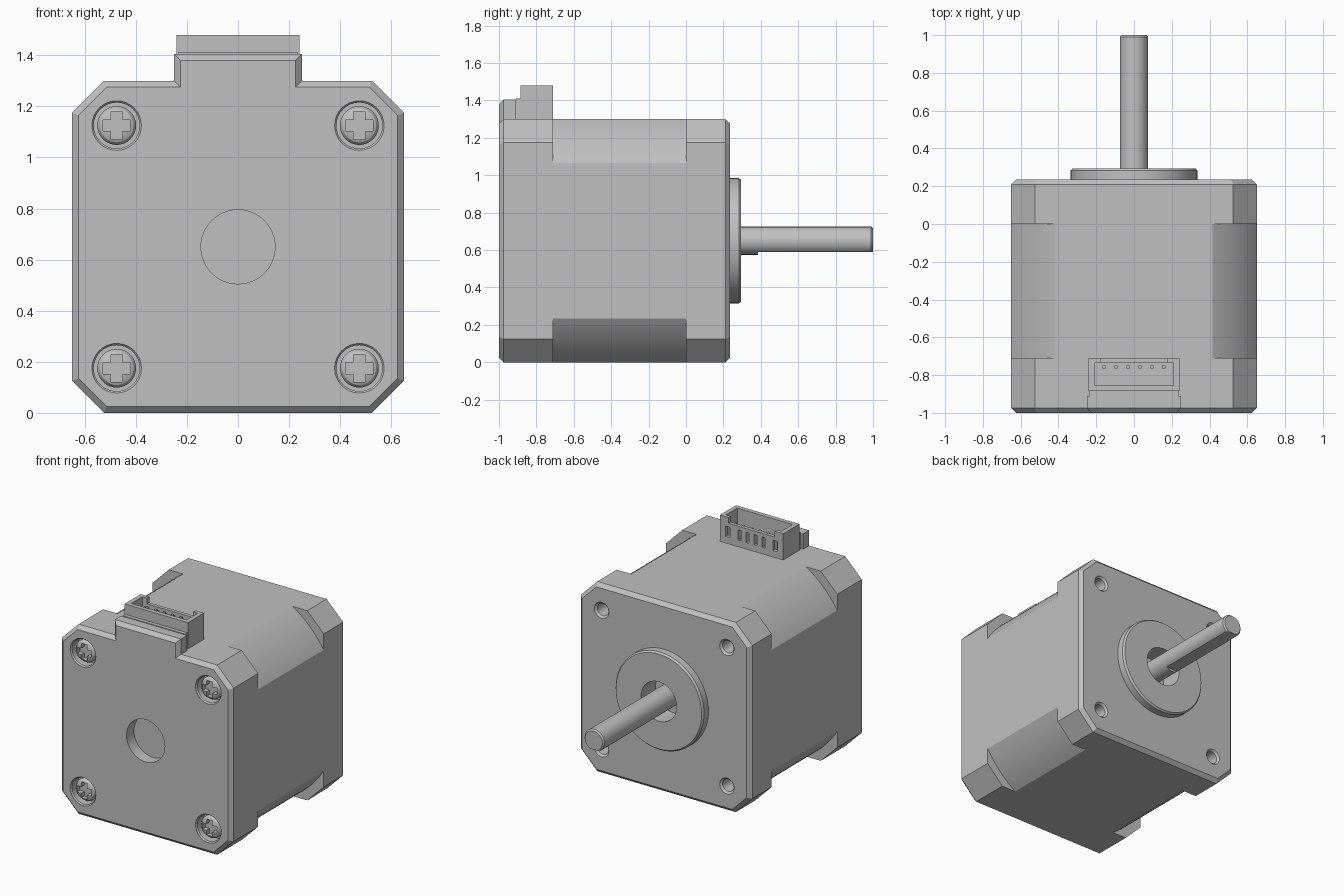
import bpy, bmesh, math

cube = bpy.data.objects.get("Cube")
if cube:
    bpy.data.objects.remove(cube, do_unlink=True)

grey = bpy.data.materials.new("plain_grey")
grey.use_nodes = True
grey.diffuse_color = (0.53, 0.53, 0.53, 1)
grey.node_tree.nodes["Principled BSDF"].inputs["Base Color"].default_value = grey.diffuse_color

MID = 0.65       # height of the shaft axis, also half the body width
HOLE = 0.475     # screw and mounting hole offset from the axis
CORNERS = [(sx * HOLE, MID + sz * HOLE) for sx in (-1, 1) for sz in (-1, 1)]


def loft(name, rings):
    """Solid through rings of (outline, y); outlines are (x, z) points."""
    bm = bmesh.new()
    loops = [[bm.verts.new((x, y, z)) for x, z in pts] for pts, y in rings]
    for a, b in zip(loops, loops[1:]):
        for i in range(len(a)):
            j = (i + 1) % len(a)
            bm.faces.new((a[i], a[j], b[j], b[i]))
    bm.faces.new(loops[0])
    bm.faces.new(loops[-1])
    bmesh.ops.recalc_face_normals(bm, faces=bm.faces)
    mesh = bpy.data.meshes.new(name)
    bm.to_mesh(mesh)
    bm.free()
    mesh.materials.append(grey)
    ob = bpy.data.objects.new(name, mesh)
    bpy.context.collection.objects.link(ob)
    return ob


def circle(r, x=0, z=MID, n=48):
    return [(x + r * math.cos(math.tau * i / n), z + r * math.sin(math.tau * i / n)) for i in range(n)]


def turned(name, steps, x=0, z=MID, n=48):
    return loft(name, [(circle(r, x, z, n), y) for r, y in steps])


def box(name, x0, x1, y0, y1, z0, z1):
    pts = [(x0, z0), (x1, z0), (x1, z1), (x0, z1)]
    return loft(name, [(pts, y0), (pts, y1)])


def inset(pts, d):
    """Mitred inward offset of a counter-clockwise outline."""
    out = []
    for i, (x, z) in enumerate(pts):
        (px, pz), (qx, qz) = pts[i - 1], pts[(i + 1) % len(pts)]
        l1, l2 = math.hypot(x - px, z - pz), math.hypot(qx - x, qz - z)
        n1 = (-(z - pz) / l1, (x - px) / l1)
        n2 = (-(qz - z) / l2, (qx - x) / l2)
        k = d / (1 + n1[0] * n2[0] + n1[1] * n2[1])
        out.append((x + k * (n1[0] + n2[0]), z + k * (n1[1] + n2[1])))
    return out


def cut(ob, cutters):
    for c in cutters:
        c.hide_render = True
        mod = ob.modifiers.new("cut", "BOOLEAN")
        mod.operation, mod.solver, mod.object = "DIFFERENCE", "EXACT", c
        bpy.context.view_layer.objects.active = ob
        bpy.ops.object.modifier_apply(modifier=mod.name)
        bpy.data.objects.remove(c, do_unlink=True)


# Octagonal end cap outline, and the same with the connector tab on top
W, C = MID, MID - 0.125
octagon = [(-C, 0), (C, 0), (W, MID - C), (W, MID + C), (C, 2 * W), (-C, 2 * W), (-W, MID + C), (-W, MID - C)]
tab = [(0.25, 2 * W), (0.25, 1.405), (-0.25, 1.405), (-0.25, 2 * W)]
tabbed = octagon[:5] + tab + octagon[5:]

# Middle stack with turned-down corners
middle = []
a0 = math.atan2(0.415, W)
for quarter in range(4):
    for i in range(11):
        a = quarter * math.pi / 2 + a0 + (math.pi / 2 - 2 * a0) * i / 10
        r = math.hypot(0.415, W)
        middle.append((r * math.cos(a), MID + r * math.sin(a)))
loft("middle_stack", [(middle, -0.71), (middle, 0)])

# Rear cap: chamfered plate with tab, then plain octagon
rear_plate = loft("rear_plate", [(inset(tabbed, 0.025), -1), (tabbed, -0.975), (tabbed, -0.91)])
loft("rear_cap", [(octagon, -0.91), (octagon, -0.71)])
wells = [turned("well", [(0.097, -1.05), (0.097, -0.998), (0.09, -0.99), (0.09, -0.93)], x, z, 32)
         for x, z in CORNERS]
cut(rear_plate, wells + [turned("bore", [(0.145, -1.05), (0.145, -0.92)])])

# Screws with cross recesses
for i, (x, z) in enumerate(CORNERS):
    screw = turned(f"screw_{i + 1}", [(0.076, -0.93), (0.076, -0.965), (0.066, -0.98), (0.045, -0.99)], x, z, 32)
    cut(screw, [box("slot", x - 0.054, x + 0.054, -1.05, -0.955, z - 0.022, z + 0.022),
                box("slot", x - 0.022, x + 0.022, -1.05, -0.955, z - 0.054, z + 0.054)])

# Front cap with mounting holes, and pilot ring around the shaft
front_cap = loft("front_cap", [(octagon, 0), (octagon, 0.21), (inset(octagon, 0.025), 0.235)])
holes = [turned("hole", [(0.042, 0.09), (0.042, 0.222), (0.055, 0.235), (0.055, 0.3)], x, z, 24)
         for x, z in CORNERS]
cut(front_cap, holes + [turned("bore", [(0.135, 0.14), (0.135, 0.4)])])
pilot = turned("pilot_ring", [(0.335, 0.235), (0.335, 0.283), (0.325, 0.295)], n=64)
cut(pilot, [turned("bore", [(0.135, 0.1), (0.135, 0.4)])])

# Shaft: round base, then a length with a flat underneath
turned("shaft_base", [(0.075, 0.1), (0.075, 0.385)])


def flatted(r):
    return [(x, max(z, MID - 0.06)) for x, z in circle(r)]


loft("shaft_end", [(flatted(0.075), 0.385), (flatted(0.075), 0.99), (flatted(0.066), 1)])

# Connector: flange, open shell with slotted wall, pins
box("connector_flange", -0.235, 0.235, -0.91, -0.885, 2 * W, 1.41)
shell = box("connector_shell", -0.24, 0.24, -0.885, -0.71, 2 * W, 1.48)
openings = [box("cavity", -0.21, 0.21, -0.855, -0.735, 1.335, 1.6),
            box("notch", -0.175, 0.175, -0.76, -0.6, 1.44, 1.6)]
openings += [box("slot", x - w, x + w, -0.76, -0.6, 1.345, 1.415)
             for x, w in ((-0.18, 0.018), (-0.09, 0.011), (-0.03, 0.011),
                          (0.03, 0.011), (0.09, 0.011), (0.18, 0.018))]
cut(shell, openings)
for i in range(6):
    x = (i - 2.5) * 0.063
    box(f"pin_{i + 1}", x - 0.008, x + 0.008, -0.765, -0.749, 1.33, 1.43)

# Smooth the round surfaces, keep edges crisp
bpy.ops.object.select_all(action="DESELECT")
for ob in bpy.context.collection.objects:
    if ob.type == "MESH":
        ob.select_set(True)
        bpy.context.view_layer.objects.active = ob
bpy.ops.object.shade_smooth_by_angle(angle=math.radians(30))
